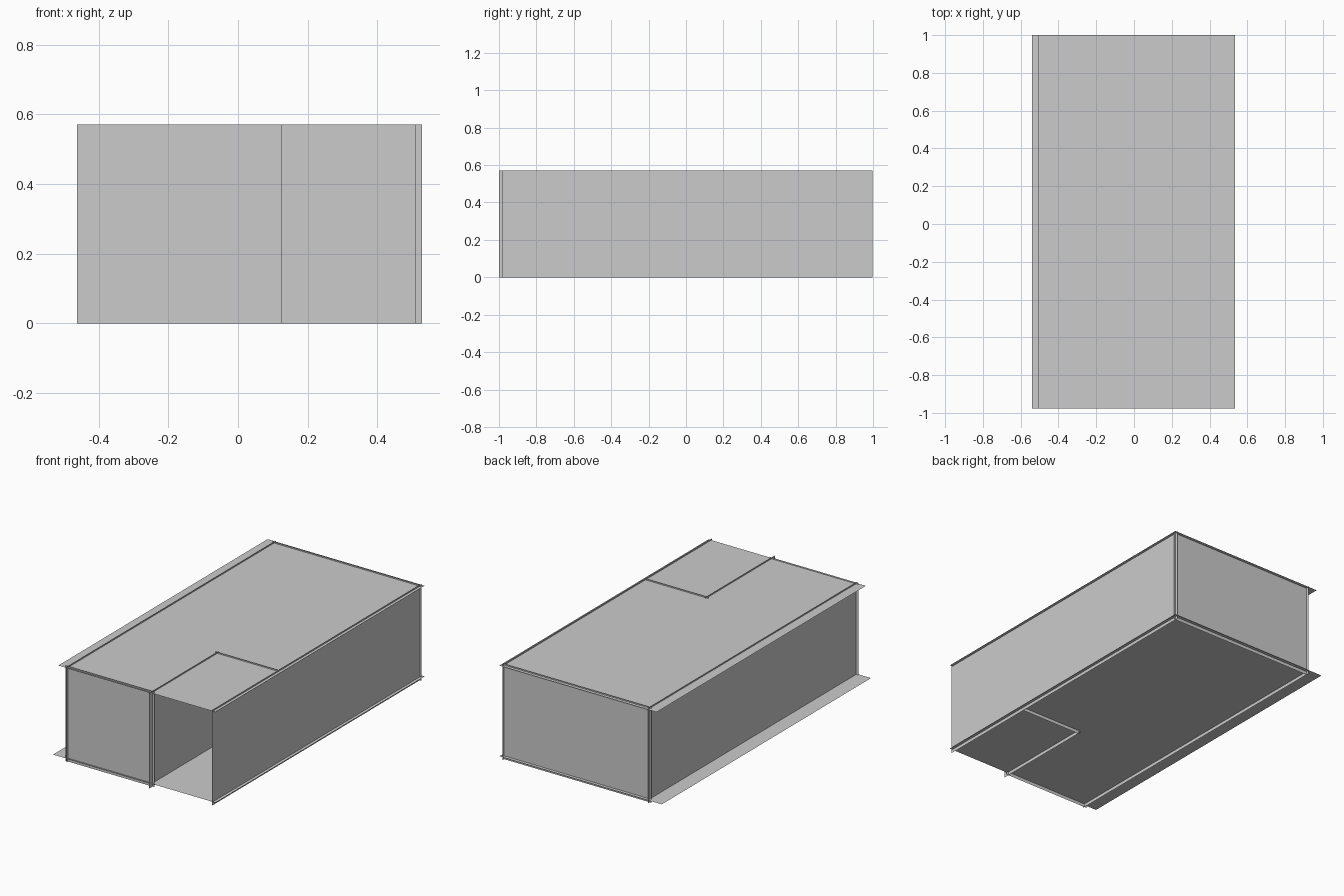
import bpy

if "Cube" in bpy.data.objects:
    bpy.data.objects.remove(bpy.data.objects["Cube"])

H = 0.57  # wall height


def sheet(name, corners):
    """One thin flat panel from four corners."""
    mesh = bpy.data.meshes.new(name)
    mesh.from_pydata(corners, [], [(0, 1, 2, 3)])
    mesh.update()
    obj = bpy.data.objects.new(name, mesh)
    bpy.context.collection.objects.link(obj)
    return obj


def wall(name, a, b):
    """Upright panel between two plan points."""
    return sheet(name, [(*a, 0), (*b, 0), (*b, H), (*a, H)])


def slab(name, x0, x1, y0, y1, z):
    """Level panel."""
    return sheet(name, [(x0, y0, z), (x1, y0, z), (x1, y1, z), (x0, y1, z)])


# Floor and ceiling run slightly past the walls
slab("floor", -0.54, 0.535, -0.977, 1.0, 0.02)
slab("ceiling", -0.505, 0.535, -0.977, 1.0, 0.562)

# Walls cross each other a little at the corners
wall("front_wall", (-0.462, -0.968), (0.126, -0.968))
wall("alcove_side_wall", (0.112, -1.0), (0.112, -0.343))
wall("alcove_back_wall", (0.1, -0.355), (0.51, -0.355))
wall("right_wall", (0.517, -0.982), (0.517, 0.996))
wall("back_wall", (0.528, 0.98), (-0.457, 0.98))
wall("left_wall", (-0.447, 0.996), (-0.447, -0.982))
